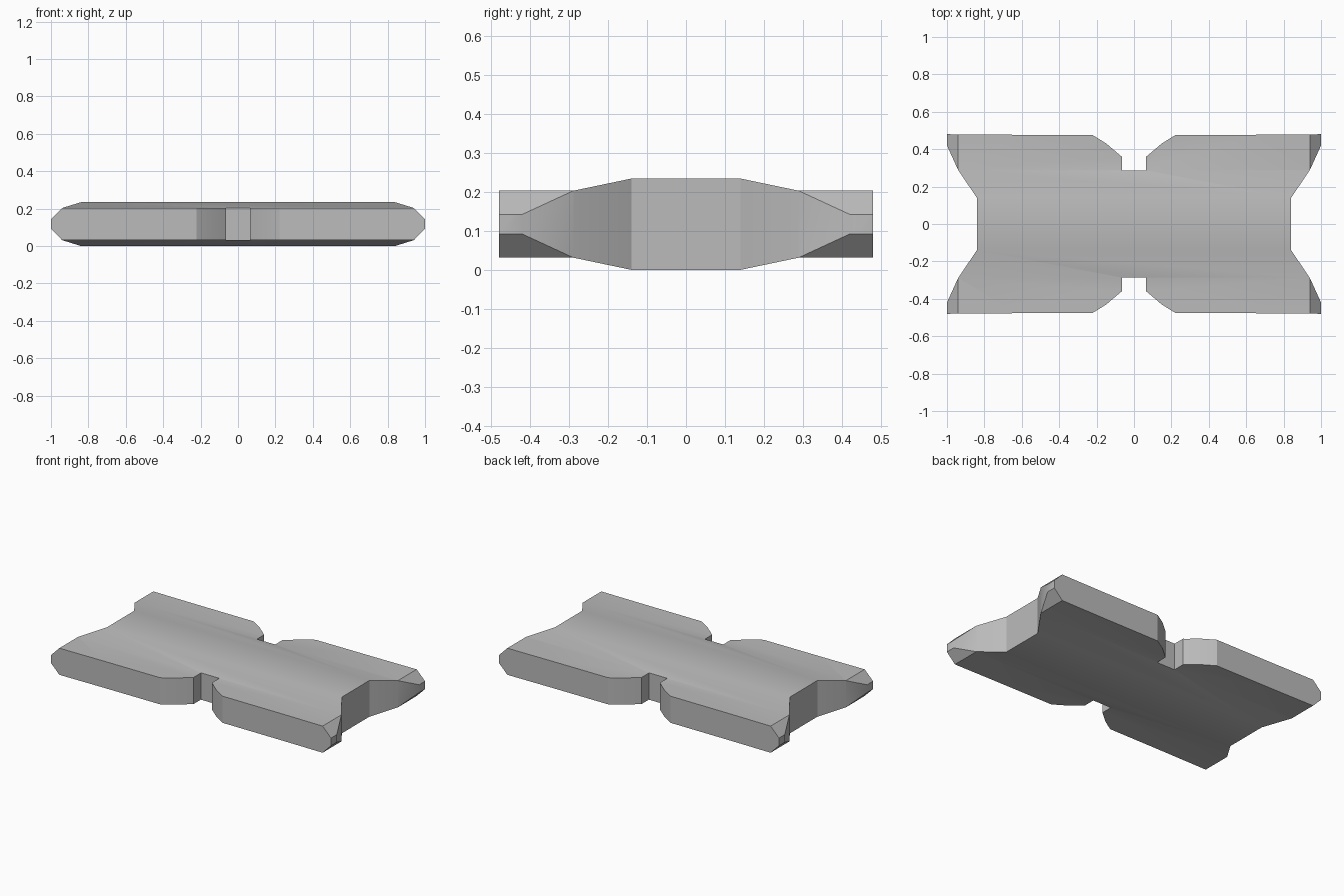
import bpy, bmesh, math
from mathutils import Vector

cube = bpy.data.objects.get("Cube")
if cube:
    bpy.data.objects.remove(cube, do_unlink=True)

grey = bpy.data.materials.new("plain_grey")
grey.use_nodes = True
colour = (0.5, 0.5, 0.5, 1)
grey.diffuse_color = colour
grey.node_tree.nodes["Principled BSDF"].inputs["Base Color"].default_value = colour


def prism(name, points, place, start, end):
    """Extrude a 2D profile; place(a, b, depth) gives the 3D position."""
    bm = bmesh.new()
    face = bm.faces.new([bm.verts.new(place(a, b, start)) for a, b in points])
    step = Vector(place(0, 0, end)) - Vector(place(0, 0, start))
    new = bmesh.ops.extrude_face_region(bm, geom=[face], use_keep_orig=True)
    moved = [g for g in new["geom"] if isinstance(g, bmesh.types.BMVert)]
    bmesh.ops.translate(bm, verts=moved, vec=step)
    bmesh.ops.recalc_face_normals(bm, faces=bm.faces[:])
    mesh = bpy.data.meshes.new(name)
    bm.to_mesh(mesh)
    bm.free()
    mesh.materials.append(grey)
    obj = bpy.data.objects.new(name, mesh)
    bpy.context.collection.objects.link(obj)
    return obj


def four_way(quarter, mid=0.0):
    """Mirror a quarter outline (positive side, running outward) to a closed loop."""
    half = quarter + [(a, 2 * mid - b) for a, b in reversed(quarter)]
    return half + [(-a, b) for a, b in reversed(half)]


MID = 0.117  # middle of the thickness

# Plan outline: edge notches, rounded shoulders and waisted ends
plan = four_way([(0.065, 0.285), (0.065, 0.36), (0.075, 0.368), (0.148, 0.43),
                 (0.222, 0.476), (0.63, 0.477), (1.0, 0.48), (1.0, 0.42),
                 (0.94, 0.288), (0.84, 0.14)])
plate = prism("notched_plate", plan, lambda a, b, d: (a, b, d), -0.2, 0.5)

# Thickness profile: raised middle band, thinner long edges
side = four_way([(0.14, 0.234), (0.288, 0.203), (0.6, 0.203)], MID)
thickness = prism("thickness_cutter", side, lambda a, b, d: (d, a, b), -1.2, 1.2)

# End profile: bevelled corner tips
ends = four_way([(0.845, 0.3), (1.0, 0.142), (1.1, 0.142)][:2], MID)
tips = prism("tip_cutter", ends, lambda a, b, d: (a, d, b), -0.7, 0.7)

bpy.ops.object.select_all(action="DESELECT")
bpy.context.view_layer.objects.active = plate
plate.select_set(True)
for cutter in (thickness, tips):
    cutter.hide_render = True
    mod = plate.modifiers.new(cutter.name, "BOOLEAN")
    mod.operation = "INTERSECT"
    mod.solver = "EXACT"
    mod.object = cutter
    bpy.ops.object.modifier_apply(modifier=mod.name)
    bpy.data.objects.remove(cutter, do_unlink=True)

bpy.ops.object.shade_smooth_by_angle(angle=math.radians(30))
